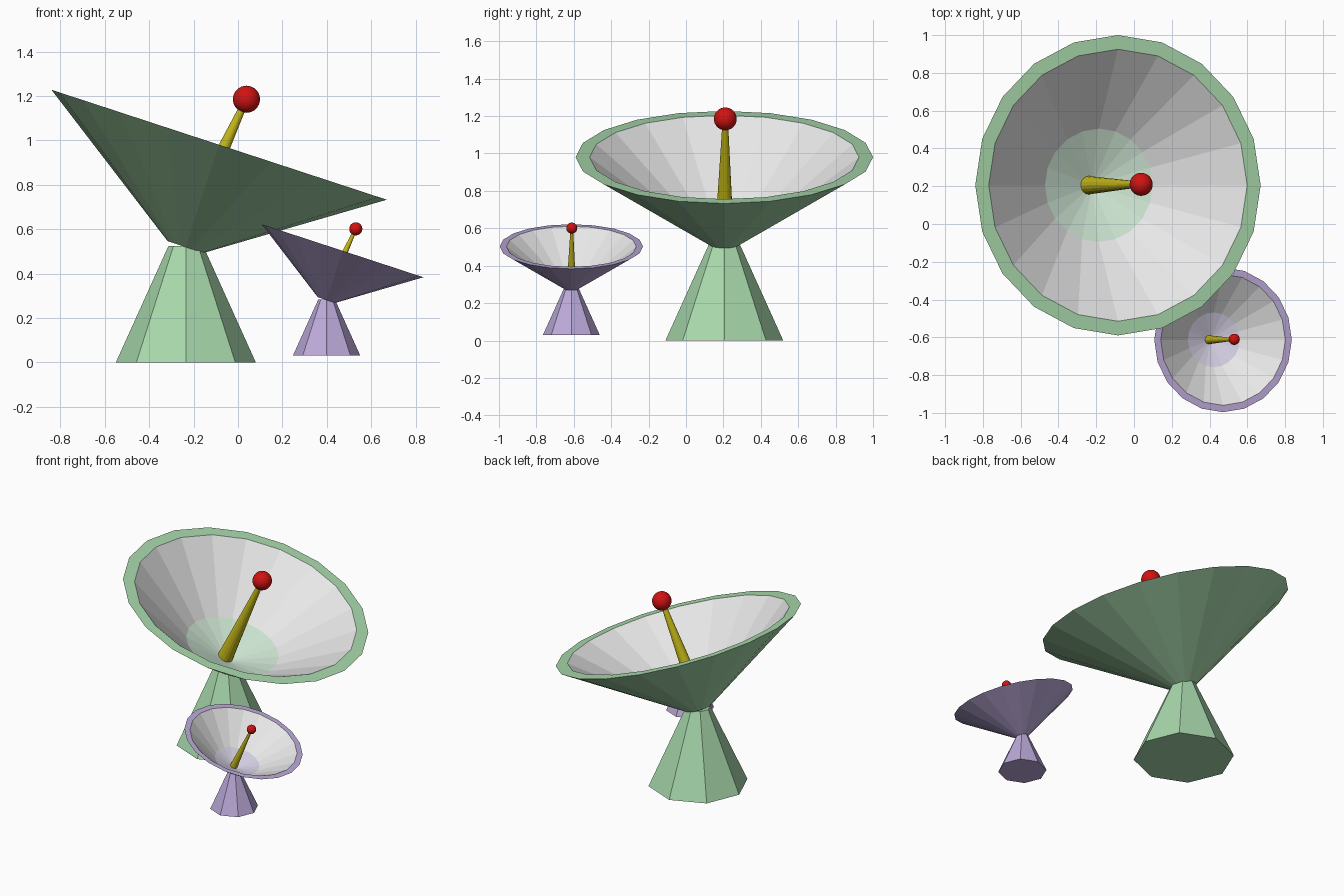
import bpy, bmesh
from math import cos, sin, pi, radians
from mathutils import Vector, Matrix

cube = bpy.data.objects.get("Cube")
if cube:
    bpy.data.objects.remove(cube, do_unlink=True)


def material(name, rgb):
    m = bpy.data.materials.new(name)
    m.use_nodes = True
    color = (*rgb, 1)
    m.diffuse_color = color
    m.node_tree.nodes["Principled BSDF"].inputs["Base Color"].default_value = color
    return m


GREEN = material("soft_green", (0.39, 0.69, 0.41))
PURPLE = material("soft_purple", (0.50, 0.40, 0.69))
PALE_GREEN = material("pale_green", (0.62, 0.79, 0.65))
PALE_PURPLE = material("pale_purple", (0.67, 0.63, 0.77))
WHITE = material("white", (0.80, 0.80, 0.80))
YELLOW = material("yellow", (0.56, 0.48, 0.01))
RED = material("red", (0.64, 0.006, 0.006))


def lathe(name, profile, sides, matrix, band_mats):
    """Spin (radius, height) points about z; one material per band."""
    bm = bmesh.new()
    rings = []
    for r, z in profile:
        if r == 0:
            rings.append([bm.verts.new((0, 0, z))] * sides)
        else:
            rings.append([bm.verts.new((r * cos(2 * pi * i / sides),
                                        r * sin(2 * pi * i / sides), z))
                          for i in range(sides)])
    mats = list(dict.fromkeys(band_mats))
    for low, high, mat in zip(rings, rings[1:], band_mats):
        for i in range(sides):
            j = (i + 1) % sides
            corners = list(dict.fromkeys((low[i], low[j], high[j], high[i])))
            bm.faces.new(corners).material_index = mats.index(mat)
    bmesh.ops.recalc_face_normals(bm, faces=bm.faces)
    bm.transform(matrix)
    mesh = bpy.data.meshes.new(name)
    bm.to_mesh(mesh)
    bm.free()
    for mat in mats:
        mesh.materials.append(mat)
    obj = bpy.data.objects.new(name, mesh)
    bpy.context.collection.objects.link(obj)
    return obj


def smooth(obj):
    for poly in obj.data.polygons:
        poly.use_smooth = True


def antenna(prefix, foot, scale, main, pale):
    place = Matrix.Translation(foot) @ Matrix.Scale(scale, 4)

    # Eight-sided pedestal
    lathe(prefix + "_pedestal", [(0, 0), (0.315, 0), (0.078, 0.525), (0, 0.525)],
          8, place, [main] * 3)

    # Tilted dish: bottom, outside, flat lip, white bowl, tinted centre
    tilt = (Matrix.Translation((0.15, 0, 0.98))
            @ Matrix.Rotation(radians(18.15), 4, 'Y'))
    profile = [(0, -0.485), (0.085, -0.485), (0.795, 0), (0.72, 0),
               (0.30, -0.325), (0, -0.44)]
    lathe(prefix + "_dish", profile, 20, place @ tilt,
          [main, main, main, WHITE, pale])

    # Tapered feed rod leaning a little more than the dish
    start, tip = Vector((-0.015, 0, 0.565)), Vector((0.273, 0.005, 1.185))
    axis = tip - start
    lean = (Matrix.Translation(start)
            @ axis.to_track_quat('Z', 'Y').to_matrix().to_4x4())
    lathe(prefix + "_feed_rod",
          [(0, 0), (0.05, 0), (0.014, axis.length), (0, axis.length)],
          16, place @ lean, [YELLOW] * 3)

    # Ball on the rod's tip
    steps = 16
    ball = [(0.061 * sin(pi * k / steps) if 0 < k < steps else 0,
             -0.061 * cos(pi * k / steps)) for k in range(steps + 1)]
    smooth(lathe(prefix + "_feed_ball", ball, 32,
                 place @ Matrix.Translation(tip), [RED] * steps))


antenna("large", (-0.235, 0.205, 0), 1, GREEN, PALE_GREEN)
antenna("small", (0.399, -0.613, 0.03), 0.482, PURPLE, PALE_PURPLE)
